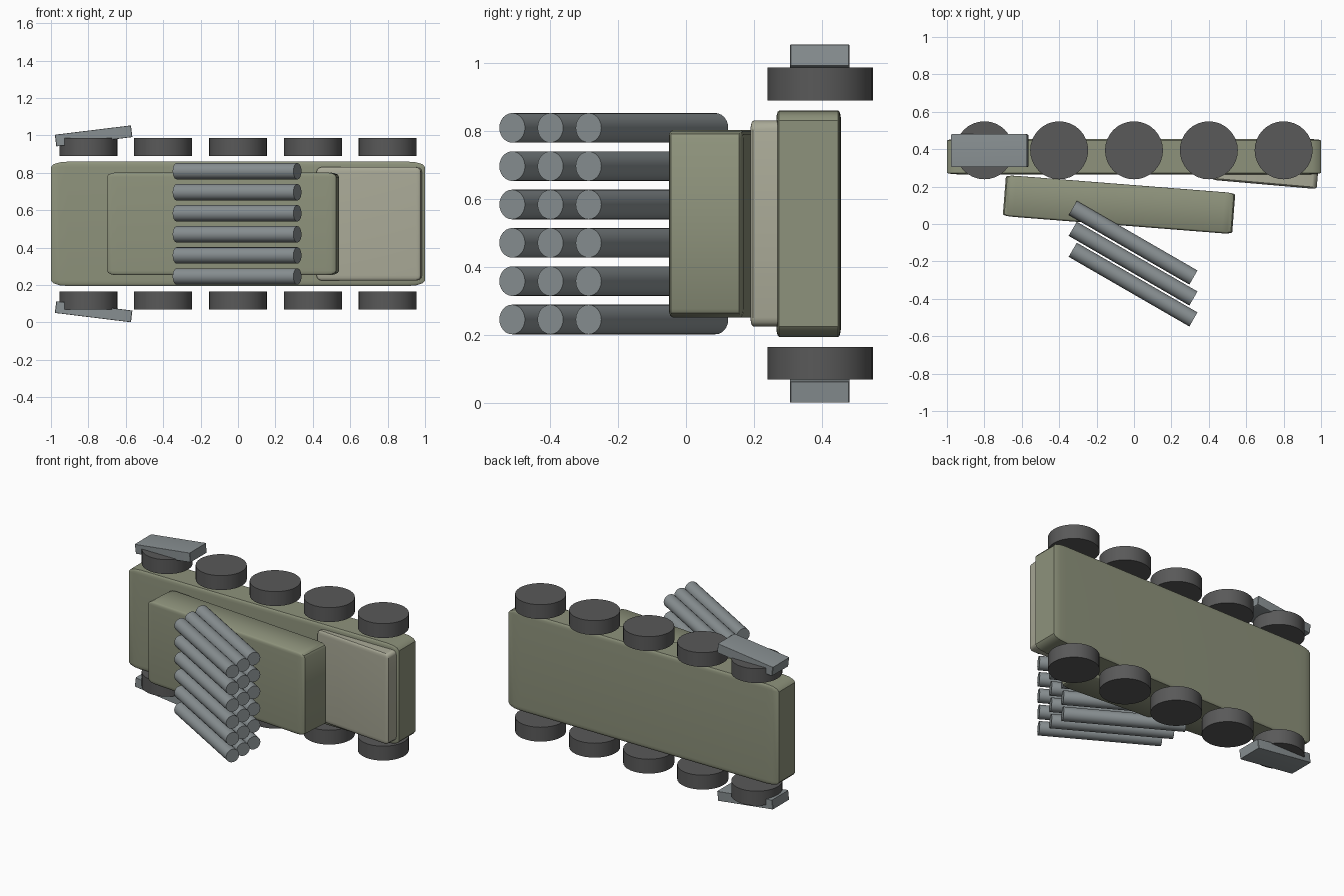
import bpy
import bmesh
from math import radians
from mathutils import Matrix

if "Cube" in bpy.data.objects:
    bpy.data.objects.remove(bpy.data.objects["Cube"])

MID_Z = 0.5275  # the vehicle lies on its side; mirror plane of its left and right


def material(name, rgb):
    m = bpy.data.materials.new(name)
    m.diffuse_color = (*rgb, 1)
    m.use_nodes = True
    m.node_tree.nodes["Principled BSDF"].inputs["Base Color"].default_value = m.diffuse_color
    return m


OLIVE = material("olive", (0.27, 0.29, 0.20))
SAND = material("pale_olive", (0.40, 0.40, 0.31))
STEEL = material("steel", (0.25, 0.28, 0.29))
RUBBER = material("rubber", (0.10, 0.10, 0.10))


def finish(name, bm, mat, loc, rot):
    mesh = bpy.data.meshes.new(name)
    bm.to_mesh(mesh)
    bm.free()
    ob = bpy.data.objects.new(name, mesh)
    bpy.context.collection.objects.link(ob)
    ob.location = loc
    ob.rotation_euler = [radians(a) for a in rot]
    mesh.materials.append(mat)
    bpy.ops.object.select_all(action='DESELECT')
    ob.select_set(True)
    bpy.context.view_layer.objects.active = ob
    bpy.ops.object.shade_smooth_by_angle(angle=radians(35))
    return ob


def box(name, size, loc, mat, rot=(0, 0, 0), bevel=0.045, segments=3):
    # unit cube is rounded first, then stretched, so the rounding stretches too
    bm = bmesh.new()
    bmesh.ops.create_cube(bm, size=1)
    bmesh.ops.bevel(bm, geom=bm.edges[:], offset=bevel, segments=segments,
                    profile=0.5, affect='EDGES')
    bmesh.ops.scale(bm, vec=size, verts=bm.verts[:])
    return finish(name, bm, mat, loc, rot)


def cylinder(name, radius, depth, loc, mat, rot=(0, 0, 0), along_x=False, sides=32):
    bm = bmesh.new()
    turn = Matrix.Rotation(radians(90), 4, 'Y') if along_x else Matrix.Identity(4)
    bmesh.ops.create_cone(bm, cap_ends=True, segments=sides, radius1=radius,
                          radius2=radius, depth=depth, matrix=turn)
    return finish(name, bm, mat, loc, rot)


# Hull, cab and launcher base
box("chassis", (2.0, 0.19, 0.665), (0, 0.36, MID_Z), OLIVE)
box("cab", (0.56, 0.20, 0.605), (0.706, 0.311, MID_Z), SAND, rot=(0, 0, -5))
box("launcher_base", (1.23, 0.22, 0.55), (-0.08, 0.104, MID_Z), OLIVE, rot=(0, 0, -4.5))

# Wheels and rear mudguards on both sides
for side, s in (("left", 1), ("right", -1)):
    for i in range(5):
        cylinder(f"wheel_{side}_{i + 1}", 0.155, 0.096,
                 (-0.8 + 0.4 * i, 0.394, MID_Z + s * 0.41), RUBBER)
    box(f"mudguard_{side}", (0.41, 0.175, 0.063), (-0.772, 0.3925, MID_Z + s * 0.47),
        STEEL, rot=(0, -7 * s, 0), bevel=0.02, segments=2)

# Launch tubes: three layers of six
for layer in range(3):
    for i in range(6):
        cylinder(f"launch_tube_{layer + 1}_{i + 1}", 0.0435, 0.745,
                 (-0.005, -0.10 - 0.112 * layer, MID_Z + 0.1125 * (i - 2.5)),
                 STEEL, rot=(0, 0, -30), along_x=True, sides=24)
